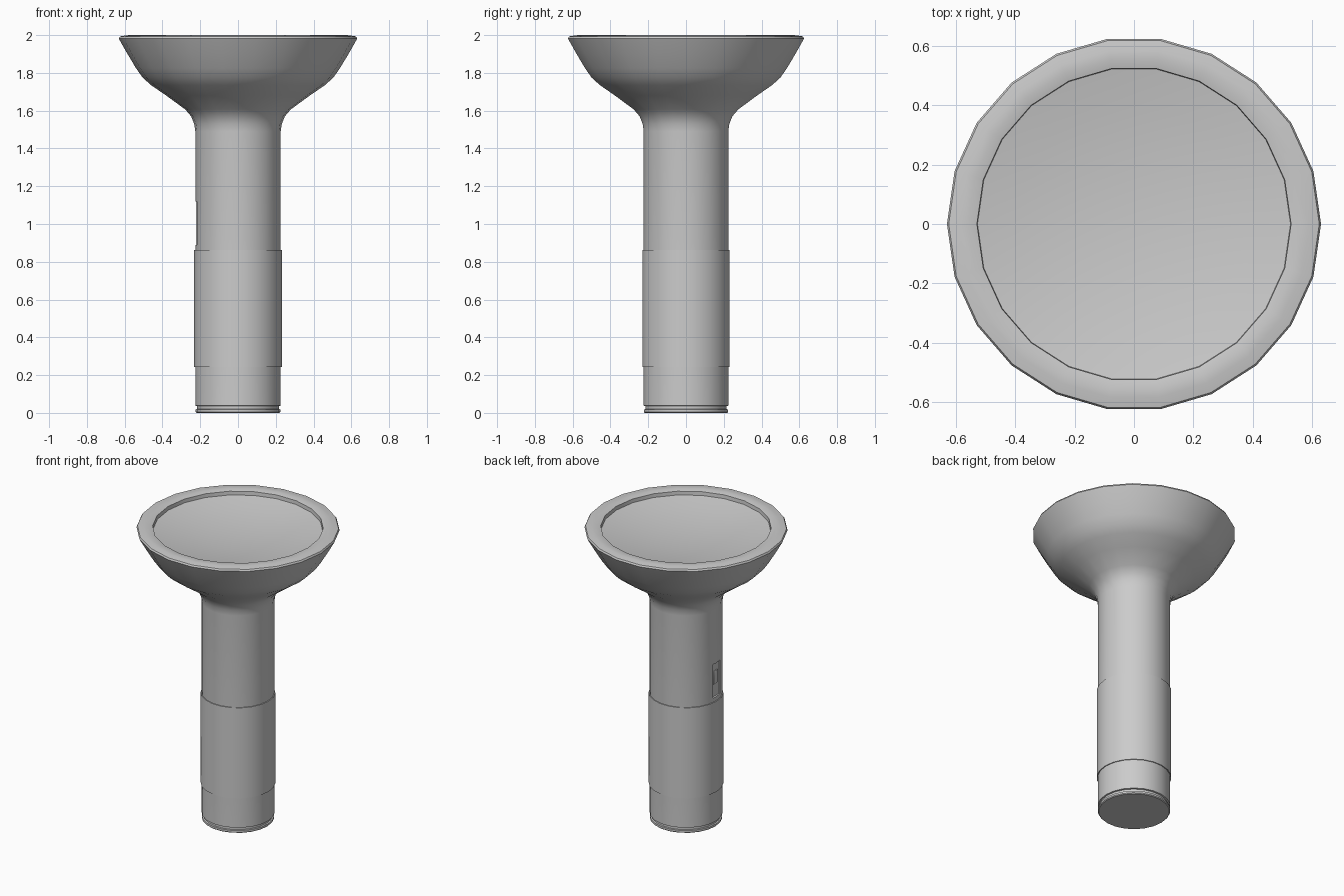
import bpy, bmesh, math

if "Cube" in bpy.data.objects:
    bpy.data.objects.remove(bpy.data.objects["Cube"])

SIDES = 22

def lathe(name, profile):
    """Revolve (radius, z) points around z; radius 0 makes a pole."""
    bm = bmesh.new()
    rings = []
    for r, z in profile:
        if r == 0:
            rings.append([bm.verts.new((0, 0, z))] * SIDES)
        else:
            rings.append([bm.verts.new((r * math.cos(2 * math.pi * i / SIDES),
                                        r * math.sin(2 * math.pi * i / SIDES), z))
                          for i in range(SIDES)])
    for a, b in zip(rings, rings[1:]):
        for i in range(SIDES):
            j = (i + 1) % SIDES
            bm.faces.new(list(dict.fromkeys((a[i], a[j], b[j], b[i]))))
    bmesh.ops.recalc_face_normals(bm, faces=bm.faces)
    return finish(name, bm)

def box(name, size, loc, bevel=0.0):
    bm = bmesh.new()
    bmesh.ops.create_cube(bm, size=1)
    bmesh.ops.scale(bm, vec=size, verts=bm.verts)
    bmesh.ops.translate(bm, vec=loc, verts=bm.verts)
    if bevel:
        bmesh.ops.bevel(bm, geom=bm.edges[:], offset=bevel, segments=2,
                        affect='EDGES', profile=0.5)
    return finish(name, bm)

def finish(name, bm):
    mesh = bpy.data.meshes.new(name)
    bm.to_mesh(mesh)
    bm.free()
    obj = bpy.data.objects.new(name, mesh)
    bpy.context.collection.objects.link(obj)
    return obj

def smooth(obj, angle=40):
    bpy.ops.object.select_all(action='DESELECT')
    obj.select_set(True)
    bpy.context.view_layer.objects.active = obj
    bpy.ops.object.shade_smooth_by_angle(angle=math.radians(angle))

# Handle with end-cap groove, flared head, rolled lip and shallow dished lens
body = lathe("flashlight_body", [
    (0, 0), (0.22, 0), (0.225, 0.005), (0.225, 0.018), (0.216, 0.02),
    (0.216, 0.036), (0.226, 0.038), (0.226, 1.49), (0.232, 1.53), (0.248, 1.57),
    (0.28, 1.607), (0.38, 1.68), (0.46, 1.735), (0.505, 1.775), (0.54, 1.825),
    (0.585, 1.9), (0.622, 1.965), (0.631, 1.982), (0.625, 1.993), (0.59, 1.999),
    (0.56, 2.0), (0.53, 1.993), (0.528, 1.968),
    (0.4, 1.944), (0.2, 1.922), (0, 1.915)])

# Slot for the switch on the -x side
cutter = box("switch_slot_cutter", (0.06, 0.08, 0.23), (-0.242, -0.015, 1.005))
cutter.hide_render = True
cutter.hide_viewport = True
cut = body.modifiers.new("switch_slot", 'BOOLEAN')
cut.operation = 'DIFFERENCE'
cut.solver = 'EXACT'
cut.object = cutter
smooth(body)

# Raised grip sleeve
sleeve = lathe("grip_sleeve", [(0.222, 0.242), (0.232, 0.242),
                               (0.232, 0.862), (0.222, 0.862)])
smooth(sleeve)

# Sliding switch in the slot
switch = box("switch", (0.02, 0.045, 0.09), (-0.208, -0.015, 1.02), 0.003)
smooth(switch)
